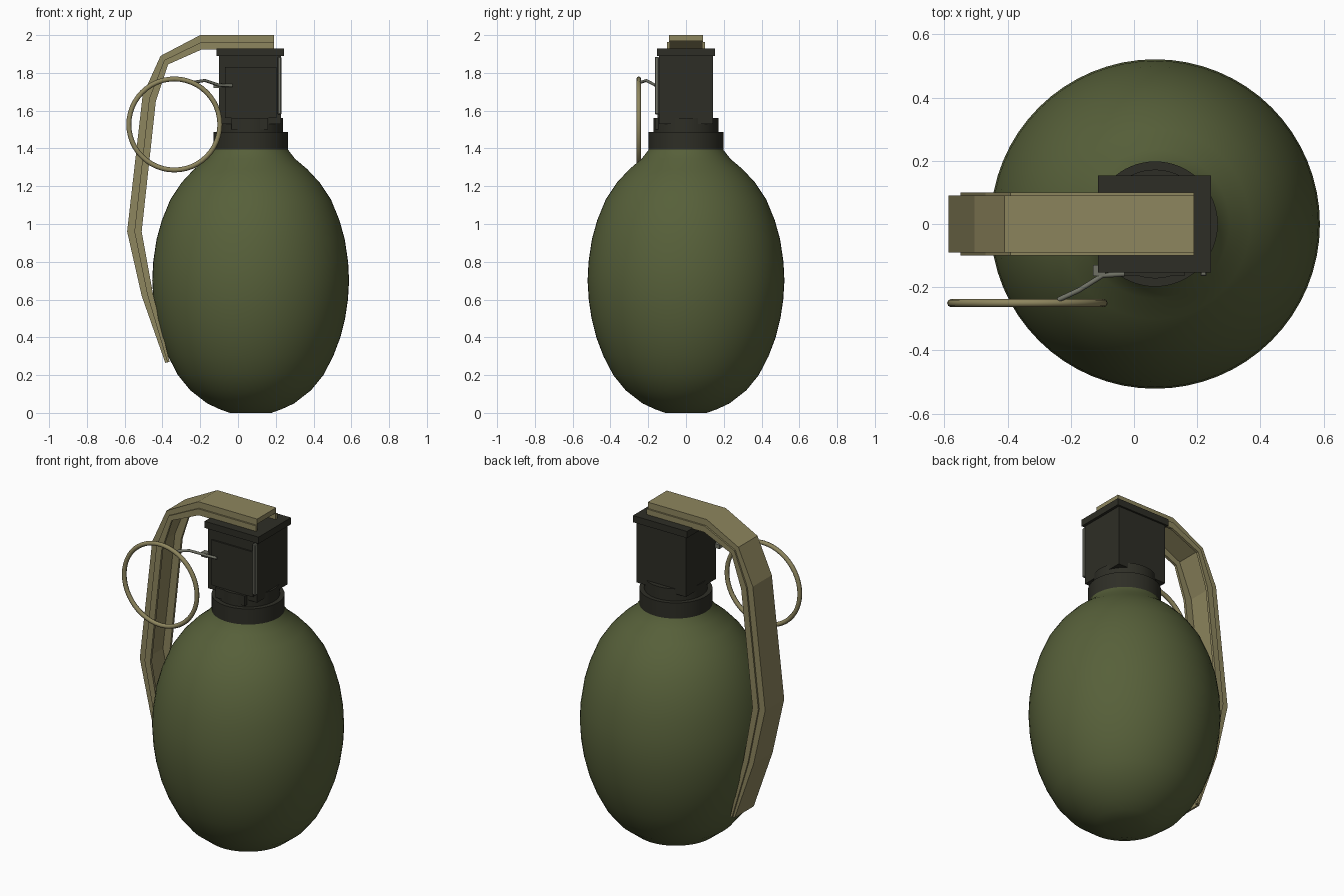
import bpy, bmesh, math
from mathutils import Vector

cube = bpy.data.objects.get("Cube")
if cube:
    bpy.data.objects.remove(cube, do_unlink=True)

AXIS_X = 0.067


def material(name, rgb):
    m = bpy.data.materials.new(name)
    m.use_nodes = True
    m.diffuse_color = (*rgb, 1)
    bsdf = m.node_tree.nodes["Principled BSDF"]
    bsdf.inputs["Base Color"].default_value = (*rgb, 1)
    bsdf.inputs["Roughness"].default_value = 0.7
    return m


olive = material("olive green", (0.095, 0.117, 0.042))
tan = material("tan metal", (0.27, 0.237, 0.112))
black = material("dark metal", (0.027, 0.027, 0.019))
grey = material("grey steel", (0.16, 0.165, 0.13))


def finish(name, bm, mat, smooth=None):
    bmesh.ops.recalc_face_normals(bm, faces=bm.faces)
    me = bpy.data.meshes.new(name)
    bm.to_mesh(me)
    bm.free()
    ob = bpy.data.objects.new(name, me)
    bpy.context.collection.objects.link(ob)
    me.materials.append(mat)
    if smooth:
        bpy.ops.object.select_all(action='DESELECT')
        ob.select_set(True)
        bpy.context.view_layer.objects.active = ob
        bpy.ops.object.shade_smooth_by_angle(angle=math.radians(smooth))
    return ob


def lathe(name, profile, mat, segments=64):
    """Spin (radius, height) points about the body axis, with flat caps."""
    bm = bmesh.new()
    rings = []
    for r, z in profile:
        angles = [math.tau * i / segments for i in range(segments)]
        rings.append([bm.verts.new((AXIS_X + r * math.cos(a), r * math.sin(a), z)) for a in angles])
    skin(bm, rings)
    return finish(name, bm, mat, 32)


def skin(bm, rings):
    for a, b in zip(rings, rings[1:]):
        n = len(a)
        for i in range(n):
            bm.faces.new((a[i], a[(i + 1) % n], b[(i + 1) % n], b[i]))
    bm.faces.new(rings[0])
    bm.faces.new(rings[-1])


def box(name, low, high, mat, bevel=0):
    low, high = Vector(low), Vector(high)
    bm = bmesh.new()
    bmesh.ops.create_cube(bm, size=1)
    bmesh.ops.scale(bm, vec=high - low, verts=bm.verts)
    bmesh.ops.translate(bm, vec=(low + high) / 2, verts=bm.verts)
    if bevel:
        bmesh.ops.bevel(bm, geom=bm.edges[:], offset=bevel, segments=1, affect='EDGES')
    return finish(name, bm, mat)


def wire(name, points, radius, mat, cyclic=False):
    cu = bpy.data.curves.new(name, 'CURVE')
    cu.dimensions = '3D'
    cu.bevel_depth = radius
    cu.bevel_resolution = 2
    cu.use_fill_caps = True
    sp = cu.splines.new('POLY')
    sp.points.add(len(points) - 1)
    for p, co in zip(sp.points, points):
        p.co = (*co, 1)
    sp.use_cyclic_u = cyclic
    ob = bpy.data.objects.new(name, cu)
    bpy.context.collection.objects.link(ob)
    cu.materials.append(mat)
    return ob


# Egg-shaped body and threaded neck
lathe("body", [(0.11, 0), (0.165, 0.02), (0.23, 0.05), (0.32, 0.12), (0.385, 0.2), (0.437, 0.3),
               (0.475, 0.4), (0.5, 0.5), (0.515, 0.6), (0.521, 0.7), (0.516, 0.8), (0.498, 0.92),
               (0.47, 1.02), (0.425, 1.13), (0.365, 1.22), (0.3, 1.29), (0.235, 1.345),
               (0.2, 1.39), (0.19, 1.41)], olive)
lathe("neck_collar", [(0.198, 1.39), (0.198, 1.487)], black)
lathe("neck_ring", [(0.172, 1.48), (0.172, 1.56)], black)

# Fuze head with cap and raised panels
box("fuze_housing", (-0.1, -0.143, 1.53), (0.227, 0.143, 1.9), black)
box("fuze_cap", (-0.114, -0.153, 1.89), (0.243, 0.154, 1.93), black)
box("front_panel", (-0.07, -0.152, 1.56), (0.205, -0.14, 1.83), black)
box("front_lug", (-0.035, -0.165, 1.5), (0.16, -0.13, 1.56), black)
box("side_rail", (0.21, -0.165, 1.58), (0.23, -0.143, 1.885), grey, 0.004)
box("pin_boss", (-0.13, -0.165, 1.72), (-0.09, -0.13, 1.745), grey)

# Safety lever: a folded channel carried along an outer and inner path
outer = [(0.19, 2), (-0.2, 2), (-0.41, 1.89), (-0.505, 1.68), (-0.587, 0.96), (-0.51, 0.62), (-0.385, 0.265)]
inner = [(0.19, 1.925), (-0.19, 1.925), (-0.37, 1.845), (-0.435, 1.65), (-0.51, 0.96), (-0.45, 0.63), (-0.362, 0.27)]
half = [(0.09, 0), (0.09, 0.5), (0.1, 0.5), (0.1, 1), (0.085, 1), (0.085, 0.4)]
section = half + [(-y, t) for y, t in reversed(half)]
bm = bmesh.new()
rings = []
for o, i in zip(outer, inner):
    ring = []
    for y, t in section:
        x, z = Vector(o).lerp(Vector(i), t)
        ring.append(bm.verts.new((x, y, z)))
    rings.append(ring)
skin(bm, rings)
finish("safety_lever", bm, tan)

# Pull ring and its pin
R = 0.241
steps = [math.tau * k / 48 for k in range(48)]
wire("pull_ring", [(-0.337 + R * math.cos(a), -0.25, 1.527 + R * math.sin(a)) for a in steps], 0.013, tan, True)
wire("safety_pin", [(-0.24, -0.24, 1.75), (-0.175, -0.21, 1.76), (-0.1, -0.163, 1.735), (-0.03, -0.158, 1.733)], 0.008, grey)
